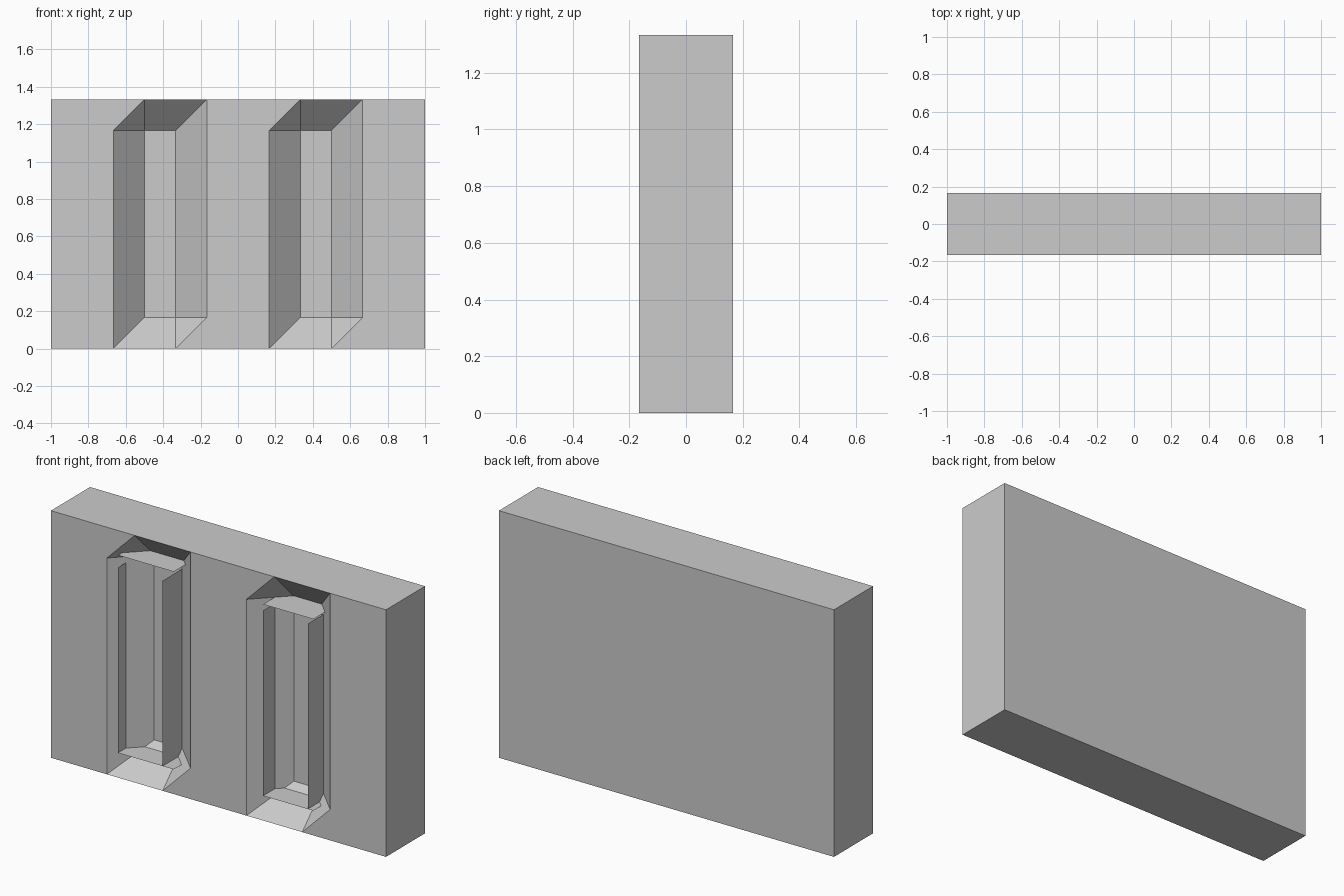
import bpy, bmesh

if "Cube" in bpy.data.objects:
    bpy.data.objects.remove(bpy.data.objects["Cube"], do_unlink=True)

U = 1 / 6                       # module: the wall is 12 x 2 x 8 modules
W, D, H = 6 * U, U, 8 * U       # half width, half depth, height

grey = bpy.data.materials.new("plain grey")
grey.use_nodes = True
grey.diffuse_color = (0.6, 0.6, 0.6, 1)
grey.node_tree.nodes["Principled BSDF"].inputs["Base Color"].default_value = (0.6, 0.6, 0.6, 1)


def make_object(name, polygons):
    """Join polygons given as lists of points into one mesh object."""
    bm = bmesh.new()
    for points in polygons:
        bm.faces.new([bm.verts.new(p) for p in points])
    bmesh.ops.remove_doubles(bm, verts=bm.verts, dist=0.0001)
    bmesh.ops.recalc_face_normals(bm, faces=bm.faces)
    mesh = bpy.data.meshes.new(name)
    bm.to_mesh(mesh)
    bm.free()
    mesh.materials.append(grey)
    obj = bpy.data.objects.new(name, mesh)
    bpy.context.collection.objects.link(obj)
    return obj


def rim(left):
    """Six-sided mouth of a pocket on the front plane."""
    shape = [(0, 0), (2, 0), (3, 1), (3, 8), (1, 8), (0, 7)]
    return [(left + x * U, -D, z * U) for x, z in shape]


def floor(left):
    """Rectangular pocket floor, halfway into the wall."""
    return [(left + x * U, 0, z * U) for x, z in [(1, 1), (2, 1), (2, 7), (1, 7)]]


def pocket(left):
    """Sloping sides and floor of a pocket."""
    p, f = rim(left), floor(left)
    return [[p[0], p[1], f[1], f[0]], [p[1], p[2], f[1]],
            [p[2], p[3], f[2], f[1]], [p[3], p[4], f[3], f[2]],
            [p[4], p[5], f[3]], [p[5], p[0], f[0], f[3]], f]


# Wall: front strips around the two pockets, then the plain sides
lefts = [-4 * U, U]
a, b = rim(lefts[0]), rim(lefts[1])
fl, fr = (-W, -D, 0), (W, -D, 0)
tl, tr = (-W, -D, H), (W, -D, H)
bl, br = (-W, D, 0), (W, D, 0)
btl, btr = (-W, D, H), (W, D, H)
wall = [
    [fl, a[0], a[5], a[4], tl],
    [a[1], b[0], b[5], b[4], a[3], a[2]],
    [b[1], fr, tr, b[3], b[2]],
    [tl, a[4], a[3], b[4], b[3], tr, btr, btl],
    [fl, a[0], a[1], b[0], b[1], fr, br, bl],
    [bl, br, btr, btl],
    [fl, tl, btl, bl],
    [fr, tr, btr, br],
]
make_object("wall", wall + pocket(lefts[0]) + pocket(lefts[1]))


# Thin liner sheets standing edge-on inside each pocket
def upright(x, z0, z1):
    return [(x, -D, z0), (x, 0, z0), (x, 0, z1), (x, -D, z1)]


def level(z, x0, x1):
    return [(x0, -D, z), (x1, -D, z), (x1, 0, z), (x0, 0, z)]


for side, left, step in (("right", lefts[0], 0.4 * U), ("left", lefts[1], 0.2 * U)):
    outer = left + 2.4 * U
    inner = outer - step
    start = inner - 1.6 * U
    low, high = 0.8 * U, 6.8 * U
    make_object(side + "_pocket_liner", [
        upright(start, low, high), upright(inner, low, high),
        level(low, start, outer), level(high + step, start, outer)])
